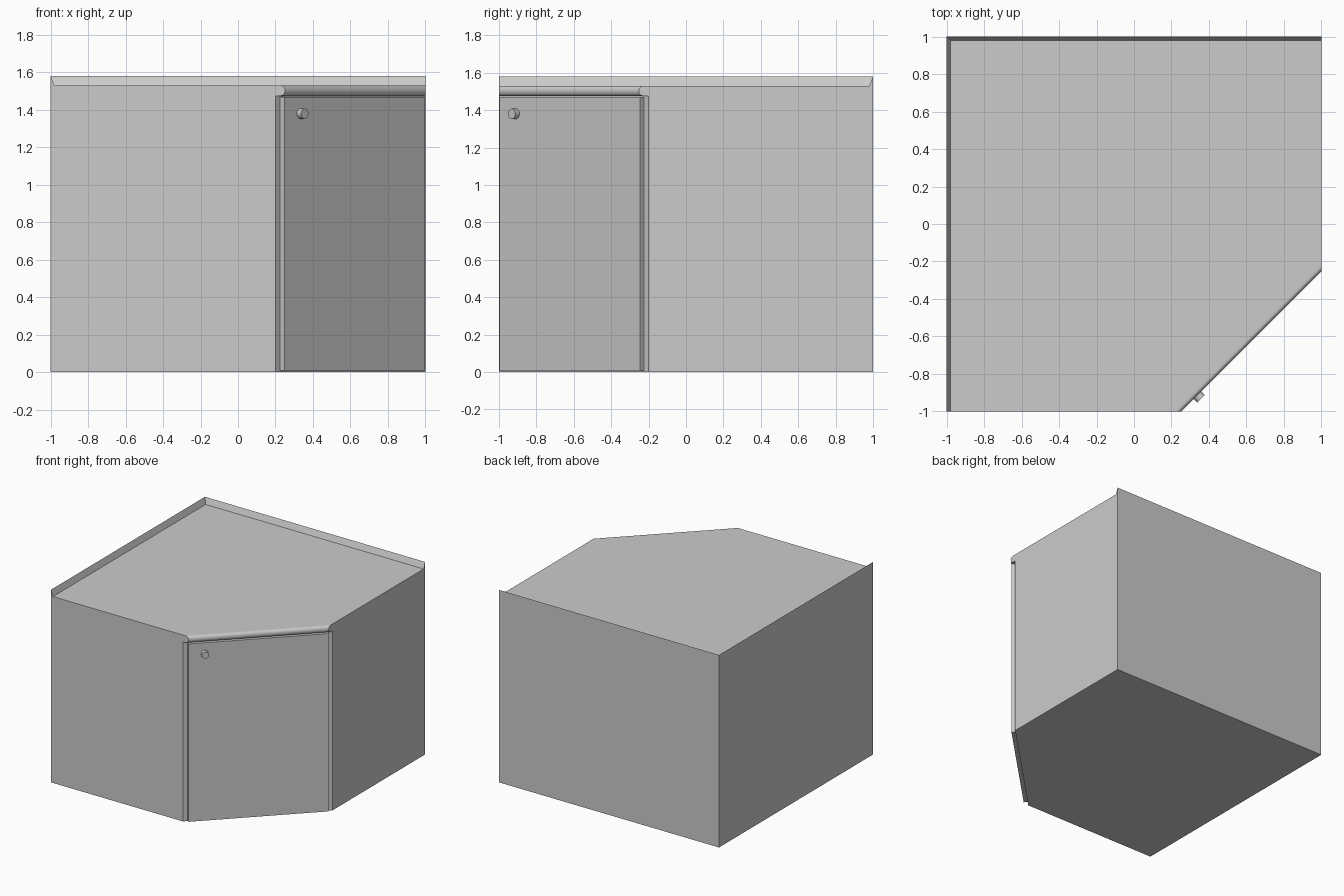
import bpy, bmesh
from math import pi, sin, cos
from mathutils import Matrix, Vector

if "Cube" in bpy.data.objects:
    bpy.data.objects.remove(bpy.data.objects["Cube"])

TOP, RIM, UNDER = 1.53, 1.58, 1.475   # counter, splash and lip-underside heights
OUT = Vector((1, -1, 0)).normalized()  # direction the diagonal door faces


def finish(name, bm, smooth=False):
    bmesh.ops.recalc_face_normals(bm, faces=bm.faces)
    mesh = bpy.data.meshes.new(name)
    bm.to_mesh(mesh)
    bm.free()
    ob = bpy.data.objects.new(name, mesh)
    bpy.context.collection.objects.link(ob)
    if smooth:
        bpy.ops.object.select_all(action='DESELECT')
        ob.select_set(True)
        bpy.context.view_layer.objects.active = ob
        bpy.ops.object.shade_smooth_by_angle(angle=0.7)
    return ob


def loft(name, rings, smooth=False):
    """Join matching closed rings of points and cap both ends."""
    bm = bmesh.new()
    rows = [[bm.verts.new(p) for p in r] for r in rings]
    n = len(rows[0])
    for a, b in zip(rows, rows[1:]):
        for i in range(n):
            j = (i + 1) % n
            bm.faces.new((a[i], a[j], b[j], b[i]))
    bm.faces.new(rows[0])
    bm.faces.new(rows[-1])
    return finish(name, bm, smooth)


# Five-sided cabinet carcass with its flush worktop
plan = [(-1, -1), (0.2, -1), (1, -0.2), (1, 1), (-1, 1)]
loft("cabinet_body", [[(x, y, z) for x, y in plan] for z in (0, TOP)])

# Rounded worktop nosing; ends are cut flush with the two side walls
mid, half = (TOP + UNDER) / 2, (TOP - UNDER) / 2
nose = [(1.2, UNDER)]
nose += [(1.225 + 0.027 * cos(a), mid + half * sin(a))
         for a in [-pi / 2 + pi * i / 10 for i in range(11)]]
nose += [(1.2, TOP)]
loft("worktop_nosing", [[(s - 1, -1, z) for s, z in nose],
                        [(1, 1 - s, z) for s, z in nose]], True)

# Mitred sloping splash strip along the two wall sides
strip = [(0, TOP), (0, RIM), (0.02, TOP)]
loft("splash_strip", [[(-1 + d, -1, z) for d, z in strip],
                      [(-1 + d, 1 - d, z) for d, z in strip],
                      [(1, 1 - d, z) for d, z in strip]])

# Diagonal door
bm = bmesh.new()
bmesh.ops.create_cube(bm, size=1, matrix=(
    Matrix.Translation((0.611, -0.611, 0.738)) @ Matrix.Rotation(pi / 4, 4, 'Z')
    @ Matrix.Diagonal((1.06, 0.031, 1.46, 1))))
finish("door", bm)

# Round knob
bm = bmesh.new()
bmesh.ops.create_cone(bm, cap_ends=True, segments=16, radius1=0.028,
                      radius2=0.028, depth=0.036, matrix=(
    Matrix.Translation(Vector((0.334, -0.91, 1.38)) + OUT * 0.014)
    @ OUT.to_track_quat('Z', 'Y').to_matrix().to_4x4()))
finish("door_knob", bm, True)
